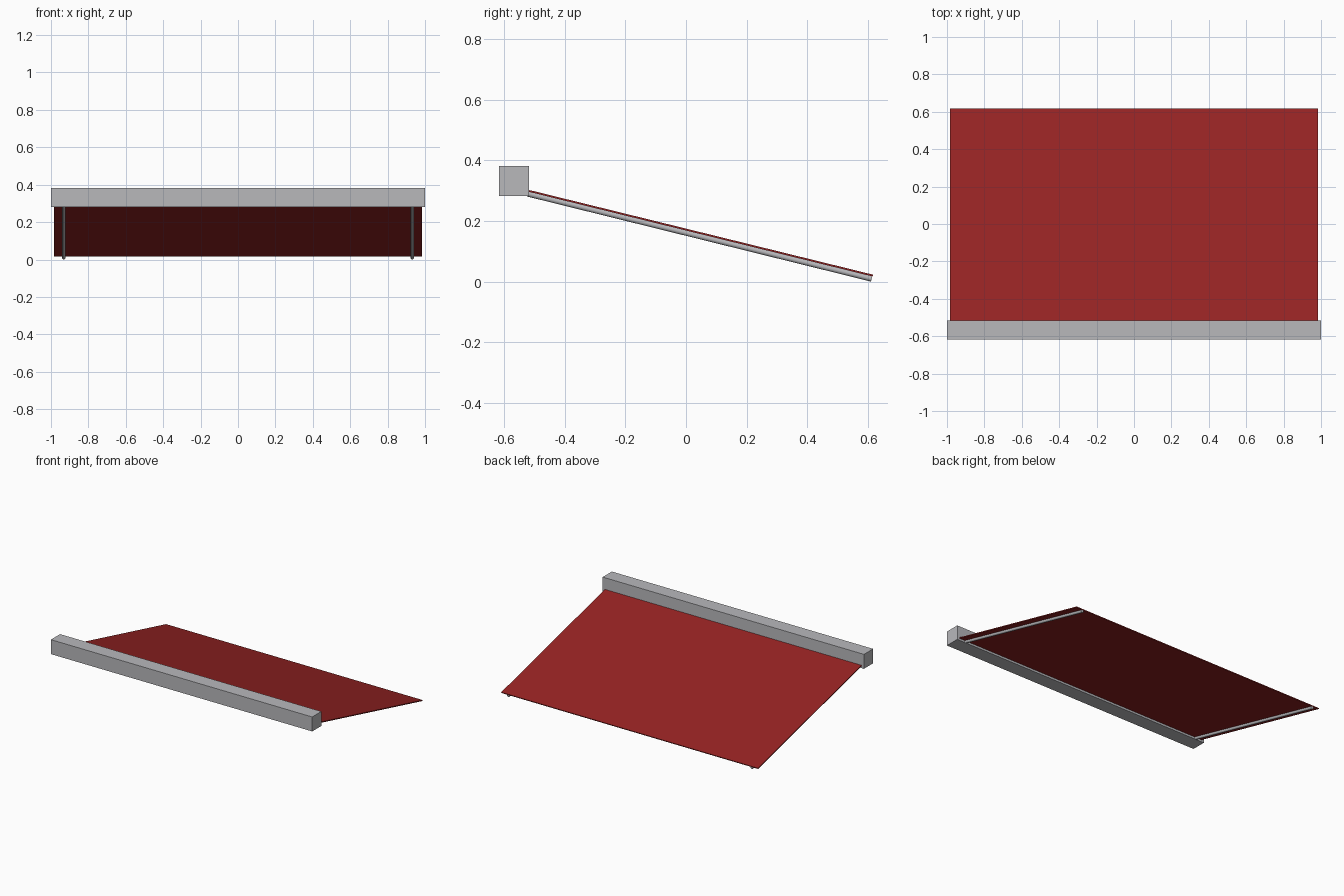
import bpy
import math
from mathutils import Vector

cube = bpy.data.objects.get("Cube")
if cube:
    bpy.data.objects.remove(cube, do_unlink=True)


def material(name, rgb):
    mat = bpy.data.materials.new(name)
    mat.use_nodes = True
    colour = (*rgb, 1.0)
    mat.diffuse_color = colour
    mat.node_tree.nodes["Principled BSDF"].inputs["Base Color"].default_value = colour
    return mat


grey = material("light grey metal", (0.48, 0.48, 0.50))
red = material("red fabric", (0.31, 0.017, 0.017))


def finish(obj, name, mat):
    obj.name = name
    obj.data.materials.append(mat)
    return obj


def box(name, centre, size, mat, tilt=0.0):
    bpy.ops.mesh.primitive_cube_add(size=1, location=centre, rotation=(tilt, 0, 0))
    obj = bpy.context.object
    obj.scale = size
    return finish(obj, name, mat)


def rod(name, start, end, radius, mat):
    axis = end - start
    bpy.ops.mesh.primitive_cylinder_add(
        vertices=16, radius=radius, depth=axis.length, location=(start + end) / 2)
    obj = bpy.context.object
    obj.rotation_euler = axis.to_track_quat("Z", "Y").to_euler()
    bpy.ops.object.shade_smooth_by_angle(angle=math.radians(40))
    return finish(obj, name, mat)


# Cassette housing along the front
box("cassette", (0, -0.567, 0.332), (2.0, 0.10, 0.10), grey)

# Sloping fabric sheet, running from the cassette down to the back
top_edge = Vector((0, -0.517, 0.299))
low_edge = Vector((0, 0.616, 0.020))
slope = low_edge - top_edge
box("fabric_sheet", (top_edge + low_edge) / 2, (1.965, slope.length, 0.006), red,
    math.atan2(slope.z, slope.y))

# Support arms under both sides of the fabric
for side, x in (("left", 0.932), ("right", -0.932)):
    rod(side + "_arm", Vector((x, -0.522, 0.290)), Vector((x, 0.612, 0.0095)), 0.0095, grey)
